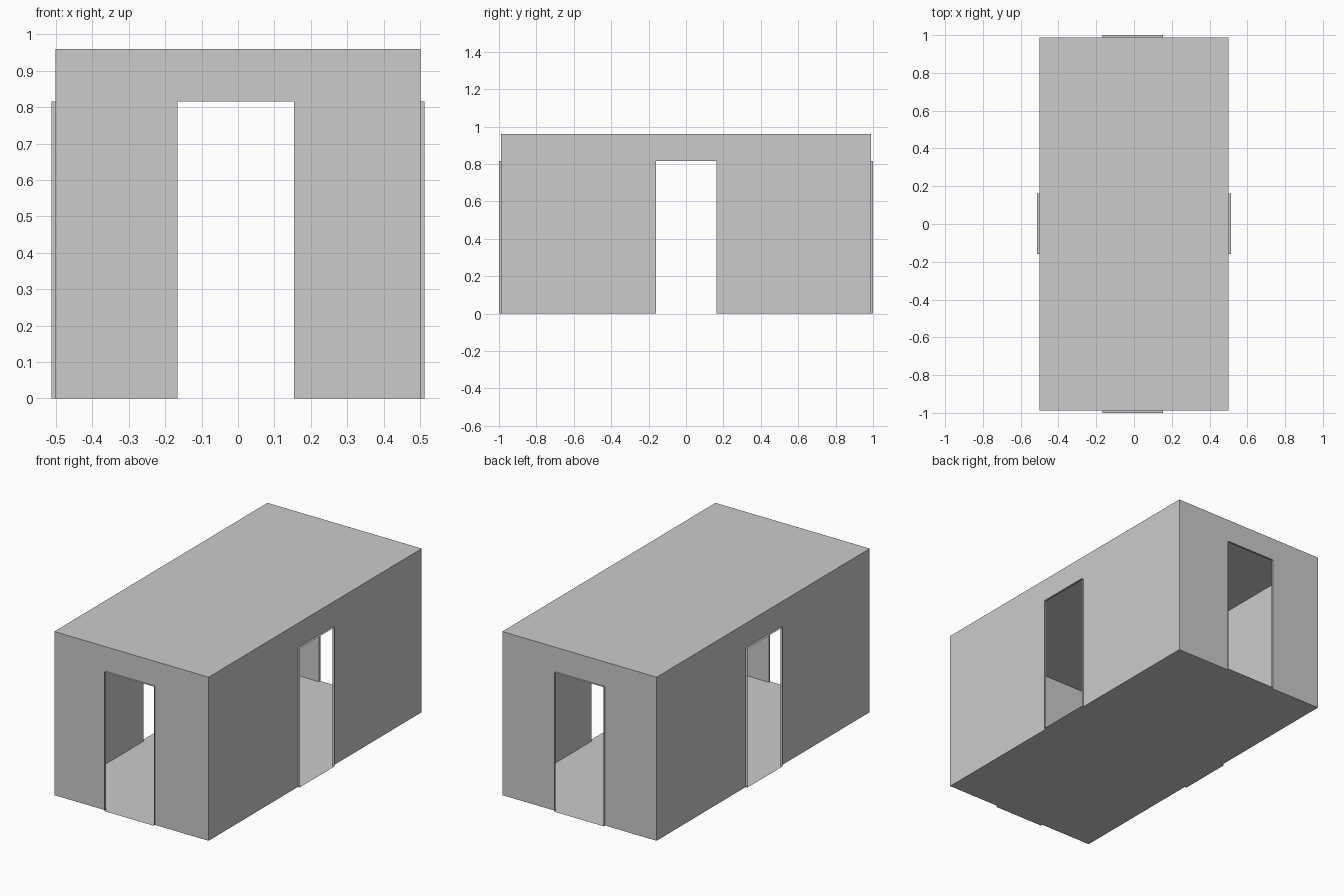
import bpy

if "Cube" in bpy.data.objects:
    bpy.data.objects.remove(bpy.data.objects["Cube"])

HX, HY, H = 0.501, 0.988, 0.96      # room half sizes and height
DOOR_H, LIP = 0.816, 0.012          # doorway height, frame projection


def mesh_object(name, verts, faces):
    me = bpy.data.meshes.new(name)
    me.from_pydata(verts, [], faces)
    ob = bpy.data.objects.new(name, me)
    bpy.context.collection.objects.link(ob)
    return ob


def wall(name, half, d0, d1, place):
    """Thin wall with a doorway whose frame projects outward.
    place(u, out, z) maps wall coordinates to room space."""
    outline = [(-half, 0), (d0, 0), (d0, DOOR_H), (d1, DOOR_H),
               (d1, 0), (half, 0), (half, H), (-half, H)]
    mesh_object(name + "_wall", [place(u, 0, z) for u, z in outline],
                [(0, 1, 2, 7), (2, 3, 6, 7), (3, 4, 5, 6)])
    # Jambs, lintel and threshold as a shallow sleeve
    loop = outline[1:5]
    verts = [place(u, o, z) for o in (0, LIP) for u, z in loop]
    faces = [(i, (i + 1) % 4, (i + 1) % 4 + 4, i + 4) for i in range(4)]
    mesh_object(name + "_door_frame", verts, faces)


# Four walls with doorways
for name, s in (("front", -1), ("back", 1)):
    wall(name, HX, -0.166, 0.154, lambda u, o, z, s=s: (u, s * (HY + o), z))
for name, s in (("left", -1), ("right", 1)):
    wall(name, HY, -0.16, 0.162, lambda u, o, z, s=s: (s * (HX + o), u, z))

# Floor and roof slabs
for name, z in (("floor", 0), ("roof", H)):
    mesh_object(name, [(-HX, -HY, z), (HX, -HY, z), (HX, HY, z), (-HX, HY, z)],
                [(0, 1, 2, 3)])
